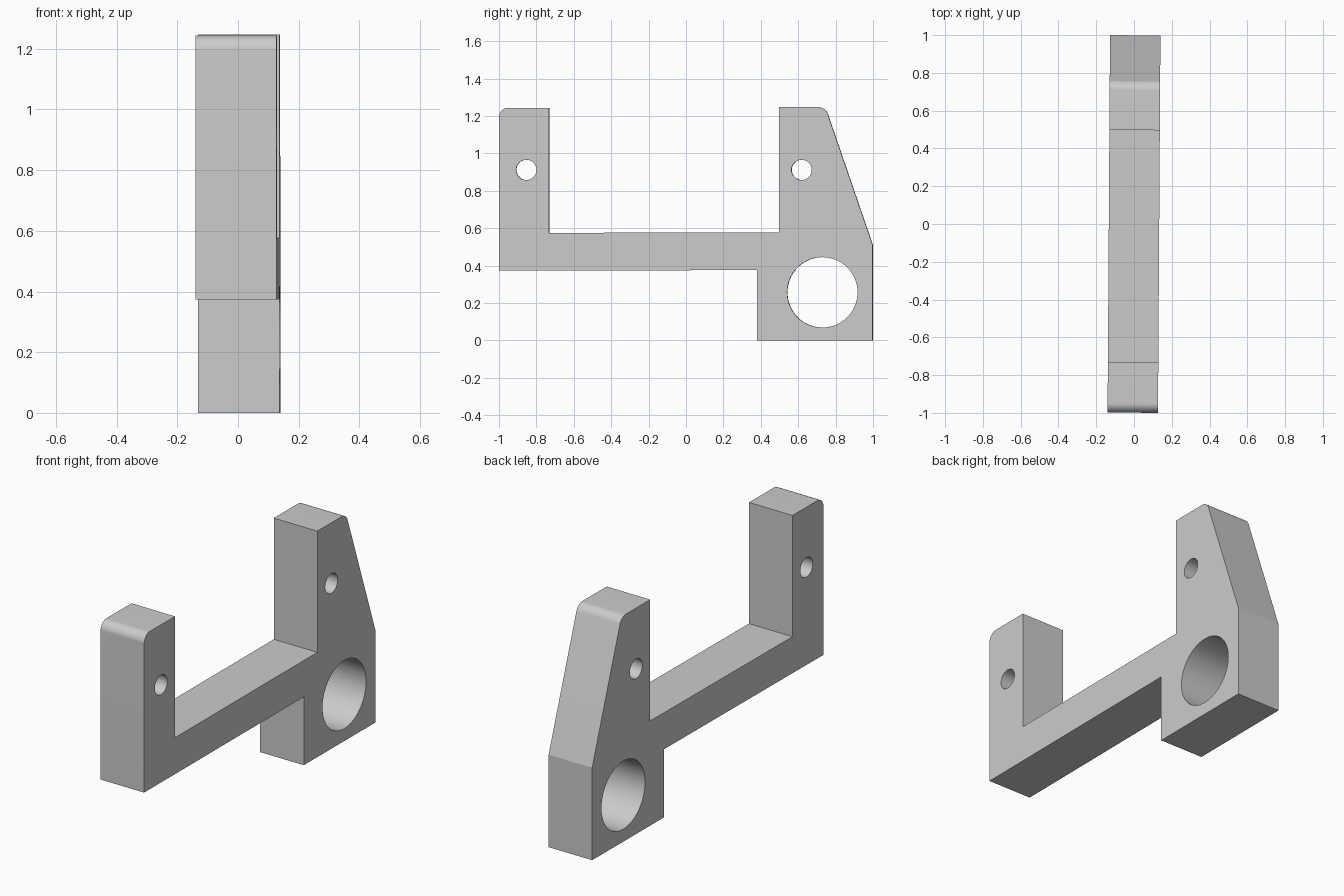
import bpy, bmesh, math
from mathutils import Vector, Matrix

cube = bpy.data.objects.get("Cube")
if cube:
    bpy.data.objects.remove(cube, do_unlink=True)

WIDTH = 0.267
TWIST = Matrix.Rotation(-0.0065, 4, "Z")

grey = bpy.data.materials.new("plain grey")
grey.use_nodes = True
grey.diffuse_color = (0.6, 0.6, 0.6, 1)
grey.node_tree.nodes["Principled BSDF"].inputs["Base Color"].default_value = (0.6, 0.6, 0.6, 1)


def rounded(before, corner, after, radius, steps=10):
    """Points of an arc tangent to both edges that meet at a corner."""
    p = Vector(corner)
    a, b = (Vector(before) - p).normalized(), (Vector(after) - p).normalized()
    half = a.angle(b) / 2
    centre = p + (a + b).normalized() * radius / math.sin(half)
    start = p + a * radius / math.tan(half) - centre
    end = p + b * radius / math.tan(half) - centre
    spokes = [start.lerp(end, i / steps).normalized() for i in range(steps + 1)]
    return [tuple(centre + s * radius) for s in spokes]


def new_object(name, bm):
    bmesh.ops.recalc_face_normals(bm, faces=bm.faces)
    mesh = bpy.data.meshes.new(name)
    bm.to_mesh(mesh)
    bm.free()
    mesh.materials.append(grey)
    obj = bpy.data.objects.new(name, mesh)
    bpy.context.collection.objects.link(obj)
    return obj


def drill(body, name, centre, radius, depth, axis, sides):
    """Cut a round hole into the body."""
    bm = bmesh.new()
    bmesh.ops.create_cone(bm, cap_ends=True, segments=sides, radius1=radius, radius2=radius, depth=depth)
    turn = Vector((0, 0, 1)).rotation_difference(Vector(axis)).to_matrix().to_4x4()
    bm.transform(TWIST @ Matrix.Translation(centre) @ turn)
    cutter = new_object(name, bm)
    cutter.hide_render = True
    mod = body.modifiers.new(name, "BOOLEAN")
    mod.operation, mod.solver, mod.object = "DIFFERENCE", "EXACT", cutter
    bpy.context.view_layer.objects.active = body
    bpy.ops.object.modifier_apply(modifier=name)
    bpy.data.objects.remove(cutter, do_unlink=True)


# Side outline of the bracket as (y, z)
front_foot, front_top, front_inner = (-0.999, 0.373), (-0.999, 1.244), (-0.732, 1.244)
back_inner, back_top, back_slope = (0.497, 1.247), (0.746, 1.247), (0.999, 0.51)
outline = [front_foot]
outline += rounded(front_foot, front_top, front_inner, 0.05)
outline += [front_inner, (-0.732, 0.575), (0.497, 0.578)]
outline += [back_inner]
outline += rounded(back_inner, back_top, back_slope, 0.055)
outline += [back_slope, (0.999, 0), (0.38, 0), (0.38, 0.376)]

bm = bmesh.new()
face = bm.faces.new([bm.verts.new((-WIDTH / 2, y, z)) for y, z in outline])
grown = bmesh.ops.extrude_face_region(bm, geom=[face])["geom"]
moved = [v for v in grown if isinstance(v, bmesh.types.BMVert)]
bmesh.ops.translate(bm, verts=moved, vec=(WIDTH, 0, 0))
bm.transform(TWIST)
bracket = new_object("bracket", bm)

# Large bore, pin holes in both arms, and the screw hole through the back wall
drill(bracket, "large_bore", (0, 0.73, 0.257), 0.188, 1, (1, 0, 0), 64)
for name, y in (("front_pin_hole", -0.853), ("back_pin_hole", 0.619)):
    drill(bracket, name, (0, y, 0.912), 0.054, 1, (1, 0, 0), 32)
drill(bracket, "screw_hole", (0, 0.95, 0.255), 0.054, 0.4, (0, 1, 0), 32)

# Smooth the round walls and keep hard edges crisp
bpy.ops.object.select_all(action="DESELECT")
bracket.select_set(True)
bpy.context.view_layer.objects.active = bracket
bpy.ops.object.shade_smooth_by_angle(angle=math.radians(15))
